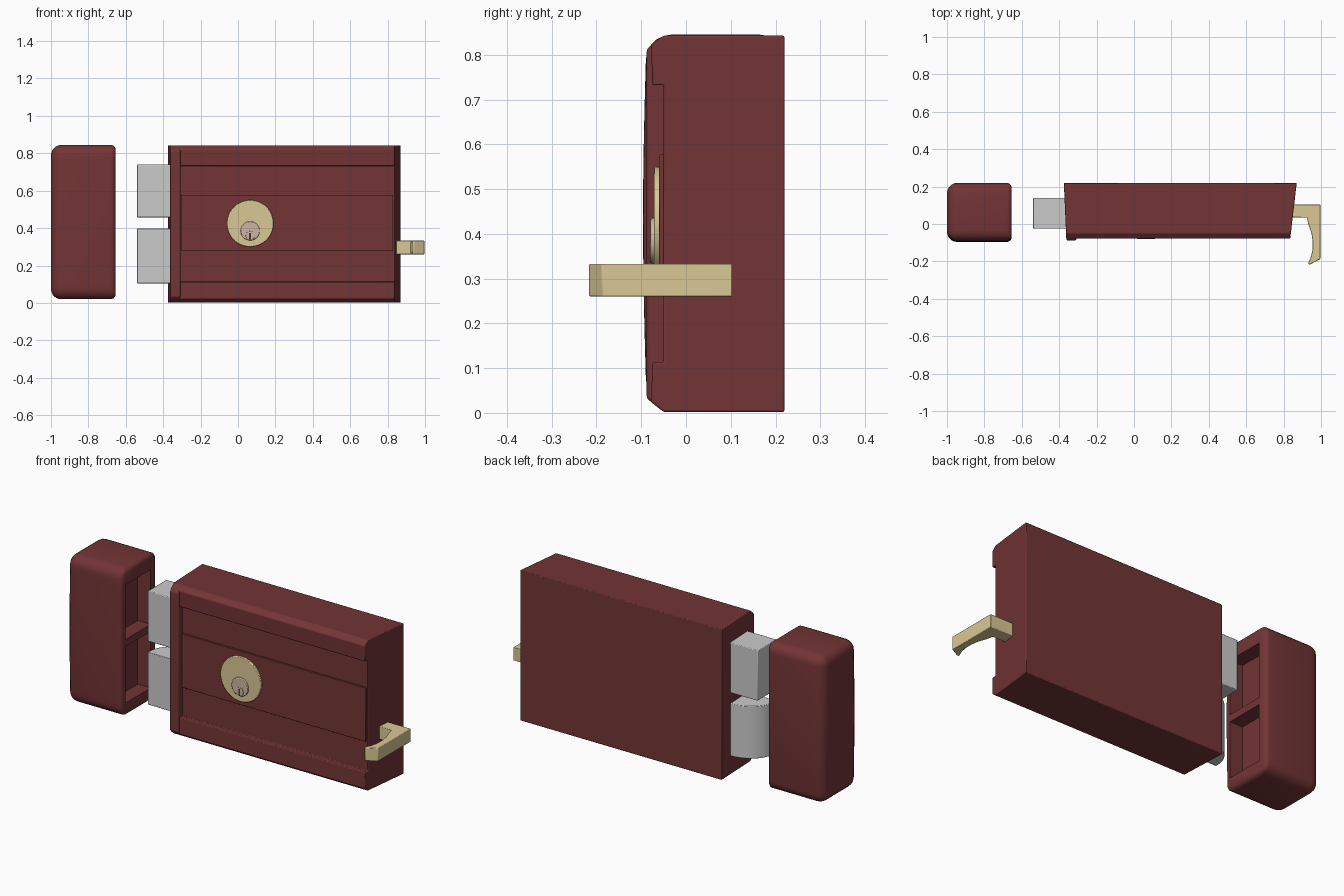
import bpy, bmesh, math
from mathutils import Vector

if "Cube" in bpy.data.objects:
    bpy.data.objects.remove(bpy.data.objects["Cube"])


def material(name, rgb):
    m = bpy.data.materials.new(name)
    m.diffuse_color = (*rgb, 1)
    m.use_nodes = True
    m.node_tree.nodes["Principled BSDF"].inputs["Base Color"].default_value = m.diffuse_color
    return m


RED = material("red_paint", (0.17, 0.035, 0.036))
BRASS = material("brass", (0.70, 0.58, 0.30))
PLUG = material("plug_metal", (0.62, 0.47, 0.36))
DARK = material("dark", (0.06, 0.04, 0.035))


def prism(name, pts, axis, a, b, mat=None, bevel=0.0, segs=2):
    """Extrude a 2D outline along an axis; a and b may be functions of the first coordinate."""
    def place(p, t):
        t = t(p[0]) if callable(t) else t
        return {"x": (t, p[0], p[1]), "y": (p[0], t, p[1]), "z": (p[0], p[1], t)}[axis]
    bm = bmesh.new()
    lo = [bm.verts.new(place(p, a)) for p in pts]
    hi = [bm.verts.new(place(p, b)) for p in pts]
    n = len(pts)
    bm.faces.new(lo)
    bm.faces.new(hi[::-1])
    for i in range(n):
        j = (i + 1) % n
        bm.faces.new((lo[j], lo[i], hi[i], hi[j]))
    bmesh.ops.recalc_face_normals(bm, faces=bm.faces)
    me = bpy.data.meshes.new(name)
    bm.to_mesh(me)
    bm.free()
    ob = bpy.data.objects.new(name, me)
    bpy.context.collection.objects.link(ob)
    if mat:
        me.materials.append(mat)
    if bevel:
        m = ob.modifiers.new("Bevel", "BEVEL")
        m.width, m.segments, m.limit_method = bevel, segs, "ANGLE"
        m.angle_limit = math.radians(30)
    return ob


def rect(a0, a1, b0, b1):
    return [(a0, b0), (a1, b0), (a1, b1), (a0, b1)]


def circle(cx, cz, r, n=48):
    return [(cx + r * math.cos(2 * math.pi * i / n), cz + r * math.sin(2 * math.pi * i / n))
            for i in range(n)]


def smooth(ob):
    bpy.ops.object.select_all(action="DESELECT")
    ob.select_set(True)
    bpy.context.view_layer.objects.active = ob
    bpy.ops.object.shade_smooth_by_angle(angle=math.radians(35))


def mirrored(half, mid=0.4225):
    return half + [(y, 2 * mid - z) for y, z in reversed(half)]


# Lock case: channelled section with slanted ends
def left_end(y):
    return -0.362 - 0.013 * (y + 0.08) / 0.3


def right_end(y):
    return 0.835 + 0.035 * (y + 0.08) / 0.3


case = prism("lock_case", mirrored([(0.22, 0.002), (-0.05, 0.002), (-0.078, 0.024),
                                    (-0.075, 0.113), (-0.05, 0.113)]),
             "x", left_end, right_end, RED, 0.004)
lip = prism("case_lip", mirrored([(0.0, 0.004), (-0.05, 0.004), (-0.088, 0.032)]),
            "x", left_end, -0.308, RED, 0.008, 3)
panel = prism("raised_panel", rect(-0.305, 0.83, 0.277, 0.577), "y", -0.06, -0.04, RED, 0.002)

# Bolts: square dead bolt and curved latch
bolt = prism("dead_bolt", rect(-0.54, -0.3, -0.025, 0.14), "z", 0.458, 0.74, None, 0.004)
arc = [(-0.36 - 0.18 * math.cos(t), -0.005 + 0.145 * math.sin(t))
       for t in [math.pi / 2 * i / 12 for i in range(13)]]
latch = prism("latch_bolt", [(-0.3, 0.14), (-0.3, -0.025), (-0.54, -0.025)] + arc,
              "z", 0.105, 0.398, None, 0.003)

# Strike box: bulged front, rounded edges, two pockets
front = [(-0.088 - 0.008 * math.sin(math.pi * i / 10), 0.845 - 0.825 * i / 10) for i in range(11)]
strike = prism("strike_box", front + [(0.22, 0.02), (0.22, 0.845)], "x", -1.0, -0.655, RED)
me = strike.data
w = me.attributes.new("bevel_weight_edge", "FLOAT", "EDGE")
bm = bmesh.new()
bm.from_mesh(me)
layer = bm.edges.layers.float["bevel_weight_edge"]
for e in bm.edges:
    if e.calc_face_angle(0) > math.radians(30):
        right = all(v.co.x > -0.7 for v in e.verts)
        e[layer] = 0.45 if right else 1.0
bm.to_mesh(me)
bm.free()
m = strike.modifiers.new("Bevel", "BEVEL")
m.width, m.segments, m.limit_method = 0.055, 5, "WEIGHT"
cutters = [prism("pocket_cutter", rect(-0.055, 0.165, z0, z1), "x", -0.735, -0.6)
           for z0, z1 in ((0.095, 0.41), (0.45, 0.755))]
for c in cutters:
    m = strike.modifiers.new("Pocket", "BOOLEAN")
    m.operation, m.solver, m.object = "DIFFERENCE", "EXACT", c
bpy.context.view_layer.objects.active = strike
for m in list(strike.modifiers):
    bpy.ops.object.modifier_apply(modifier=m.name)
for c in cutters:
    bpy.data.objects.remove(c)

# Key cylinder: rose, plug, keyway
rose = prism("cylinder_rose", circle(0.065, 0.425, 0.125, 64), "y", -0.071, -0.055, BRASS, 0.003)
plug = prism("key_plug", circle(0.065, 0.385, 0.051), "y", -0.079, -0.06, PLUG, 0.003)
core = prism("key_core", circle(0.065, 0.36, 0.024, 32), "y", -0.081, -0.07, PLUG, 0.001)
slot = prism("key_slot", rect(0.06, 0.07, 0.338, 0.374), "y", -0.0815, -0.075, DARK)

# Pull handle
handle = prism("pull_handle", [(0.84, 0.103), (0.996, 0.103), (0.996, -0.187), (0.94, -0.217),
                               (0.93, -0.212), (0.946, -0.175), (0.955, -0.135), (0.955, -0.09),
                               (0.948, -0.045), (0.933, -0.005), (0.924, 0.035), (0.84, 0.035)],
               "z", 0.26, 0.333, BRASS, 0.003)

for ob in (case, lip, panel, bolt, latch, strike, rose, plug, core, slot, handle):
    smooth(ob)
